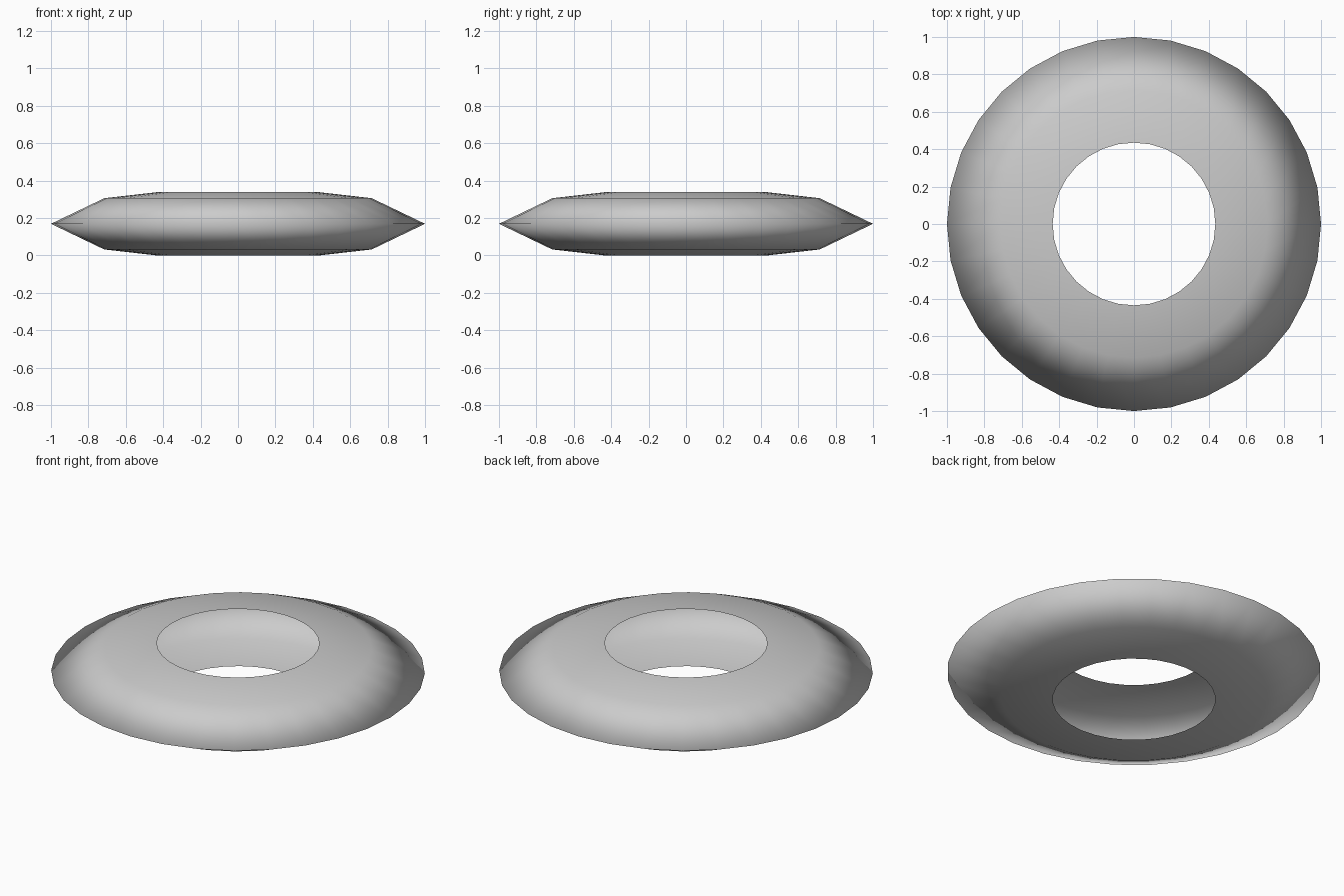
import bpy, bmesh, math

if "Cube" in bpy.data.objects:
    bpy.data.objects.remove(bpy.data.objects["Cube"])

# Open shell profile (radius, height): top rim -> outer edge -> bottom rim
PROFILE = [(0.435, 0.338), (0.715, 0.306), (1.0, 0.169), (0.715, 0.032), (0.435, 0.0)]
SIDES = 32


def lathe(name, profile, sides):
    bm = bmesh.new()
    rings = [[bm.verts.new((r * math.cos(2 * math.pi * i / sides),
                            r * math.sin(2 * math.pi * i / sides), z))
              for i in range(sides)] for r, z in profile]
    for upper, lower in zip(rings, rings[1:]):
        for i in range(sides):
            j = (i + 1) % sides
            face = bm.faces.new((upper[i], lower[i], lower[j], upper[j]))
            face.smooth = True
    mesh = bpy.data.meshes.new(name)
    bm.to_mesh(mesh)
    bm.free()
    obj = bpy.data.objects.new(name, mesh)
    bpy.context.collection.objects.link(obj)
    return obj


# Hollow ring, open on the inside around the centre hole
lathe("hollow_ring_shell", PROFILE, SIDES)
